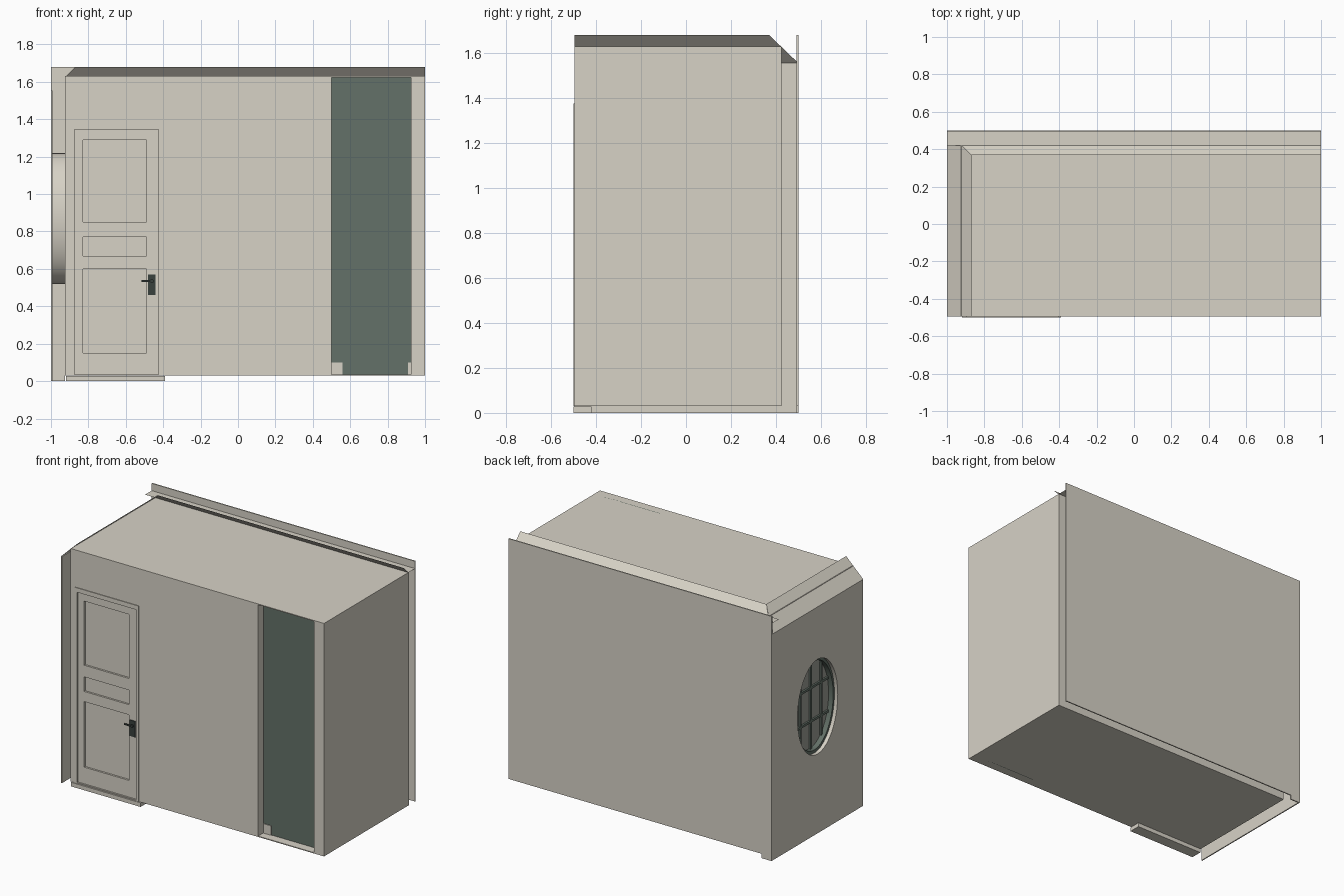
import bpy, bmesh, math

if "Cube" in bpy.data.objects:
    bpy.data.objects.remove(bpy.data.objects["Cube"])


def material(name, rgb):
    m = bpy.data.materials.new(name)
    m.diffuse_color = (*rgb, 1)
    m.use_nodes = True
    m.node_tree.nodes["Principled BSDF"].inputs["Base Color"].default_value = m.diffuse_color
    return m


TAN = material("warm plaster", (0.68, 0.645, 0.565))
GREEN = material("dark grey green", (0.127, 0.165, 0.138))
GLASS = material("grey glass", (0.33, 0.34, 0.30))
IRON = material("dark iron", (0.04, 0.052, 0.048))


def finish(name, bm, mat):
    bmesh.ops.recalc_face_normals(bm, faces=bm.faces)
    me = bpy.data.meshes.new(name)
    bm.to_mesh(me)
    bm.free()
    me.materials.append(mat)
    ob = bpy.data.objects.new(name, me)
    bpy.context.collection.objects.link(ob)
    return ob


def box(name, x, y, z, mat=TAN):
    bm = bmesh.new()
    bmesh.ops.create_cube(bm, size=1)
    for v in bm.verts:
        for i, (a, b) in enumerate((x, y, z)):
            v.co[i] = (a + b) / 2 + v.co[i] * (b - a)
    return finish(name, bm, mat)


def sheet(name, pts, mat=TAN):
    bm = bmesh.new()
    bm.faces.new([bm.verts.new(p) for p in pts])
    return finish(name, bm, mat)


WZ, RY, RZ, SEG = 0.87, 0.235, 0.35, 40     # oval window centre and radii


def oval(s, x):
    return [(x, s * RY * math.cos(2 * math.pi * i / SEG),
             WZ + s * RZ * math.sin(2 * math.pi * i / SEG)) for i in range(SEG)]


def oval_ring(name, outer, inner, x0, x1, mat):
    bm = bmesh.new()
    loops = [[bm.verts.new(p) for p in oval(s, x)]
             for s, x in ((outer, x0), (outer, x1), (inner, x1), (inner, x0))]
    for k in range(4):
        a, b = loops[k], loops[(k + 1) % 4]
        for i in range(SEG):
            j = (i + 1) % SEG
            bm.faces.new((a[i], a[j], b[j], b[i]))
    ob = finish(name, bm, mat)
    smooth(ob)


def smooth(ob):
    bpy.ops.object.select_all(action='DESELECT')
    ob.select_set(True)
    bpy.context.view_layer.objects.active = ob
    bpy.ops.object.shade_smooth_by_angle(angle=math.radians(35))


# Inner room shell
FLOOR, TOP = 0.03, 1.63
FRONT = (-0.495, -0.475)
box("floor", (-0.92, 1), (-0.495, 0.425), (FLOOR, FLOOR + 0.006))
box("ceiling", (-0.92, 1), (-0.495, 0.425), (TOP - 0.006, TOP))
box("right_wall", (0.992, 1), (-0.495, 0.425), (FLOOR, TOP))
box("inner_back_wall", (-0.92, 1), (0.417, 0.425), (FLOOR, TOP))
box("inner_left_wall", (-0.925, -0.917), (-0.495, 0.425), (FLOOR, TOP))

# Front wall around the doorway and the tall recess
box("front_wall_left", (-0.92, -0.89), FRONT, (FLOOR, TOP))
box("front_wall_over_door", (-0.89, -0.41), FRONT, (1.375, TOP))
box("front_wall_middle", (-0.41, 0.5), FRONT, (FLOOR, TOP))
box("front_corner_post", (0.925, 1), (-0.495, -0.43), (FLOOR, TOP))
box("recess_side", (0.494, 0.5), (-0.495, -0.43), (FLOOR, TOP))
box("recess_panel", (0.5, 0.925), (-0.435, -0.43), (FLOOR, TOP), GREEN)
box("recess_block", (0.5, 0.56), (-0.44, -0.434), (FLOOR, 0.10))
box("recess_block_right", (0.91, 0.925), (-0.44, -0.434), (FLOOR, 0.10))

# Outer back wall, outer left wall with an oval hole
box("outer_back_wall", (-1, 1), (0.492, 0.5), (FLOOR, 1.68))
box("back_corner_foot", (-1, -0.925), (0.492, 0.5), (0, FLOOR))
left = box("outer_left_wall", (-1, -0.992), (-0.495, 0.5), (0, 1.555))
bm = bmesh.new()
a, b = [[bm.verts.new(p) for p in oval(0.97, x)] for x in (-1.05, -0.95)]
bm.faces.new(a)
bm.faces.new(b)
for i in range(SEG):
    j = (i + 1) % SEG
    bm.faces.new((a[i], a[j], b[j], b[i]))
cutter = finish("window_cutter", bm, TAN)
cutter.hide_render = True
mod = left.modifiers.new("oval hole", 'BOOLEAN')
mod.operation = 'DIFFERENCE'
mod.solver = 'EXACT'
mod.object = cutter
bpy.context.view_layer.objects.active = left
bpy.ops.object.modifier_apply(modifier=mod.name)
bpy.data.objects.remove(cutter)

# Sloped cornices and the ledge behind
sheet("left_cornice", [(-1, -0.495, 1.555), (-1, 0.5, 1.555), (-0.87, 0.37, 1.68), (-0.87, -0.495, 1.68)])
sheet("back_cornice", [(-0.92, 0.42, 1.63), (1, 0.42, 1.63), (1, 0.37, 1.68), (-0.87, 0.37, 1.68)])
sheet("back_ledge", [(-1, 0.42, 1.63), (1, 0.42, 1.63), (1, 0.495, 1.63), (-1, 0.495, 1.63)])

# Oval window: tube, dark inner ring, glass, glazing bars
oval_ring("window_tube", 1.0, 0.93, -1, -0.922, TAN)
oval_ring("window_ring", 0.93, 0.87, -0.975, -0.925, GREEN)
sheet("window_glass", oval(0.93, -0.94), GLASS)
for k in (-1, 0, 1):
    y = 0.115 * k
    h = RZ * math.sqrt(0.87 ** 2 - (y / RY) ** 2)
    box("upright_bar", (-0.952, -0.938), (y - 0.008, y + 0.008), (WZ - h, WZ + h), GREEN)
for k in (-1, 1):
    z = 0.115 * k
    w = RY * math.sqrt(0.87 ** 2 - (z / RZ) ** 2)
    box("cross_bar", (-0.952, -0.938), (-w, w), (WZ + z - 0.008, WZ + z + 0.008), GREEN)

# Door frame and threshold
for x in ((-0.895, -0.875), (-0.425, -0.405)):
    box("door_frame_side", x, (-0.5, -0.455), (FLOOR, 1.375))
box("door_frame_top", (-0.875, -0.425), (-0.5, -0.455), (1.345, 1.375))
box("threshold", (-0.92, -0.39), (-0.5, -0.42), (0, 0.028))

# Door leaf: backing, stiles, rails leave three sunken panels
box("door_panels", (-0.875, -0.425), (-0.472, -0.462), (FLOOR, 1.345))
for x in ((-0.875, -0.83), (-0.49, -0.425)):
    box("door_stile", x, (-0.485, -0.472), (FLOOR, 1.345))
for z in ((FLOOR, 0.15), (0.60, 0.67), (0.77, 0.85), (1.29, 1.345)):
    box("door_rail", (-0.83, -0.49), (-0.485, -0.472), z)

# Door handle
box("handle_plate", (-0.48, -0.44), (-0.49, -0.484), (0.46, 0.57), IRON)
box("handle_lever", (-0.515, -0.455), (-0.5, -0.494), (0.53, 0.54), IRON)
bm = bmesh.new()
bmesh.ops.create_cone(bm, cap_ends=True, segments=12, radius1=0.01, radius2=0.01, depth=0.01)
for v in bm.verts:
    v.co = (v.co.x - 0.46, v.co.z - 0.494, v.co.y + 0.535)
smooth(finish("handle_hub", bm, IRON))
